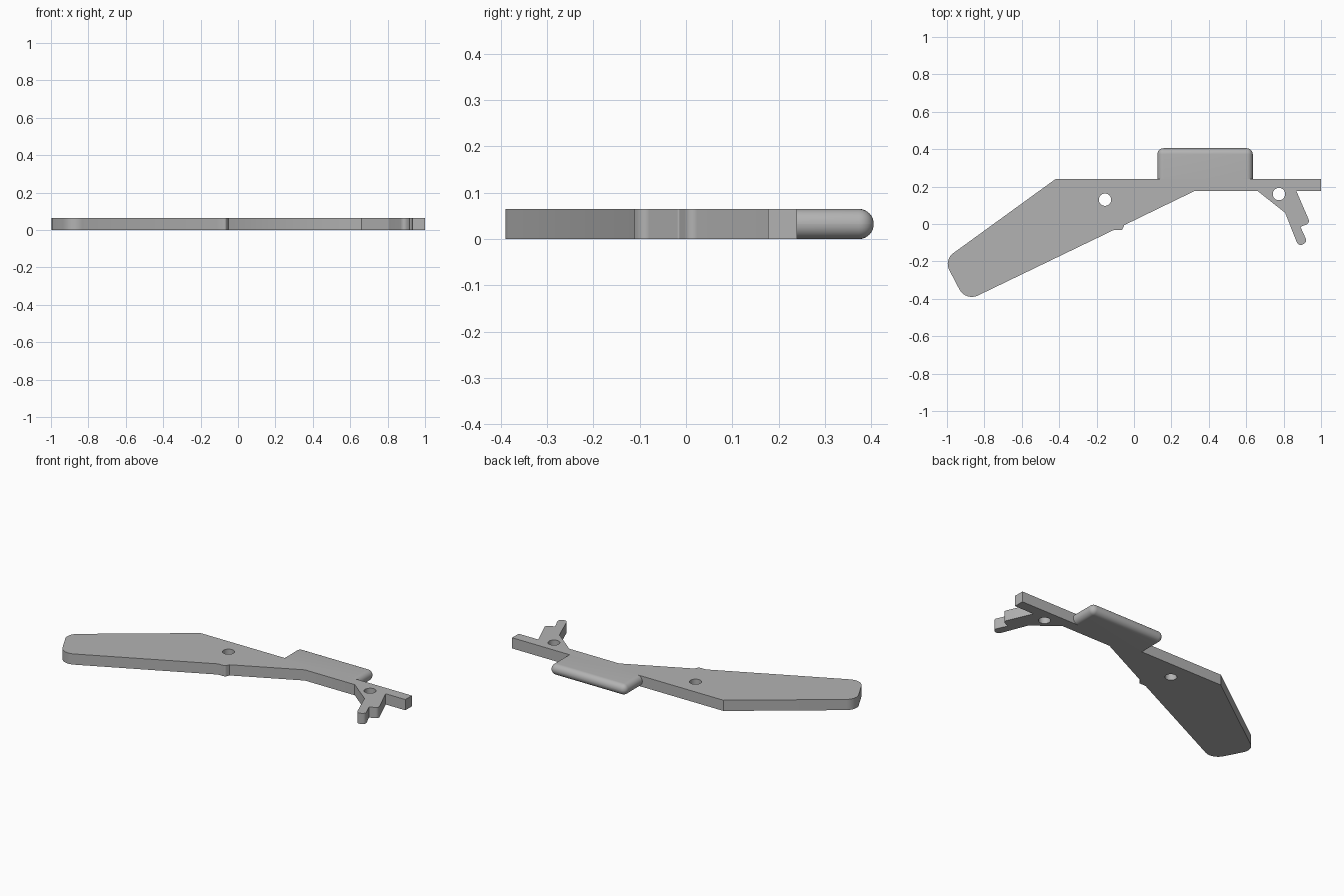
import bpy
import bmesh
from math import cos, sin, tan, pi
from mathutils import Vector

THICK = 0.065

cube = bpy.data.objects.get("Cube")
if cube:
    bpy.data.objects.remove(cube)

grey = bpy.data.materials.new("plain_grey")
grey.use_nodes = True
colour = (0.45, 0.45, 0.45, 1)
grey.diffuse_color = colour
grey.node_tree.nodes["Principled BSDF"].inputs["Base Color"].default_value = colour


def rounded(corners, steps=8):
    """Closed outline from (x, y, radius) corners, with an arc at each radius."""
    out = []
    for i, (x, y, r) in enumerate(corners):
        p = Vector((x, y))
        if r == 0:
            out.append(p)
            continue
        a = (Vector(corners[i - 1][:2]) - p).normalized()
        b = (Vector(corners[(i + 1) % len(corners)][:2]) - p).normalized()
        half = a.angle(b) / 2
        centre = p + (a + b).normalized() * (r / sin(half))
        start = p + a * (r / tan(half)) - centre
        end = p + b * (r / tan(half)) - centre
        sweep = start.angle(end)
        for k in range(steps + 1):
            t = k / steps
            out.append(centre + (start * sin((1 - t) * sweep) + end * sin(t * sweep)) / sin(sweep))
    return out


def circle(x, y, r, n=32):
    return [Vector((x + r * cos(2 * pi * k / n), y + r * sin(2 * pi * k / n))) for k in range(n)]


def finish(name, bm):
    bmesh.ops.recalc_face_normals(bm, faces=bm.faces)
    mesh = bpy.data.meshes.new(name)
    bm.to_mesh(mesh)
    bm.free()
    mesh.materials.clear()
    mesh.materials.append(grey)
    obj = bpy.data.objects.new(name, mesh)
    bpy.context.collection.objects.link(obj)
    bpy.ops.object.select_all(action="DESELECT")
    obj.select_set(True)
    bpy.context.view_layer.objects.active = obj
    bpy.ops.object.shade_smooth_by_angle(angle=pi / 6)
    return obj


def plate(name, loops):
    """Extrude a filled outline; the later loops become holes."""
    curve = bpy.data.curves.new(name + "_outline", "CURVE")
    curve.dimensions = "2D"
    curve.fill_mode = "BOTH"
    curve.extrude = THICK / 2
    for loop in loops:
        spline = curve.splines.new("POLY")
        spline.points.add(len(loop) - 1)
        for point, p in zip(spline.points, loop):
            point.co = (p.x, p.y, 0, 1)
        spline.use_cyclic_u = True
    temp = bpy.data.objects.new(name + "_outline", curve)
    bpy.context.collection.objects.link(temp)
    bpy.context.view_layer.update()
    mesh = bpy.data.meshes.new_from_object(
        temp.evaluated_get(bpy.context.evaluated_depsgraph_get()))
    bpy.data.objects.remove(temp)
    bm = bmesh.new()
    bm.from_mesh(mesh)
    bpy.data.meshes.remove(mesh)
    bmesh.ops.remove_doubles(bm, verts=bm.verts, dist=0.0001)
    bmesh.ops.translate(bm, verts=bm.verts, vec=(0, 0, THICK / 2))
    return finish(name, bm)


# Flat body: bar, forked catch, small bump and broad paddle
outline = rounded([
    (-0.42, 0.24, 0), (1.0, 0.24, 0), (1.0, 0.177, 0), (0.868, 0.177, 0),
    # forked catch
    (0.942, 0.005, 0.02), (0.89, -0.015, 0.004), (0.926, -0.095, 0.02),
    (0.88, -0.122, 0.022), (0.808, 0.06, 0), (0.66, 0.177, 0),
    # underside with bump
    (0.325, 0.177, 0), (-0.052, -0.006, 0), (-0.064, -0.033, 0.014), (-0.11, -0.033, 0),
    # rounded paddle end
    (-0.90, -0.414, 0.075), (-1.016, -0.192, 0.07),
])
plate("lever_body", [outline, circle(-0.155, 0.13, 0.033), circle(0.775, 0.16, 0.033)])

# Pad on the back edge, fully rounded on its three free sides
bm = bmesh.new()
bmesh.ops.create_cube(bm, size=1)
low, high = Vector((0.125, 0.239, 0)), Vector((0.635, 0.405, THICK))
for v in bm.verts:
    v.co = [low[i] + (v.co[i] + 0.5) * (high[i] - low[i]) for i in range(3)]
free = [e for e in bm.edges if max(v.co.y for v in e.verts) > 0.3]
bmesh.ops.bevel(bm, geom=free, offset=THICK * 0.495, segments=8, profile=0.5, affect="EDGES")
finish("rounded_pad", bm)
